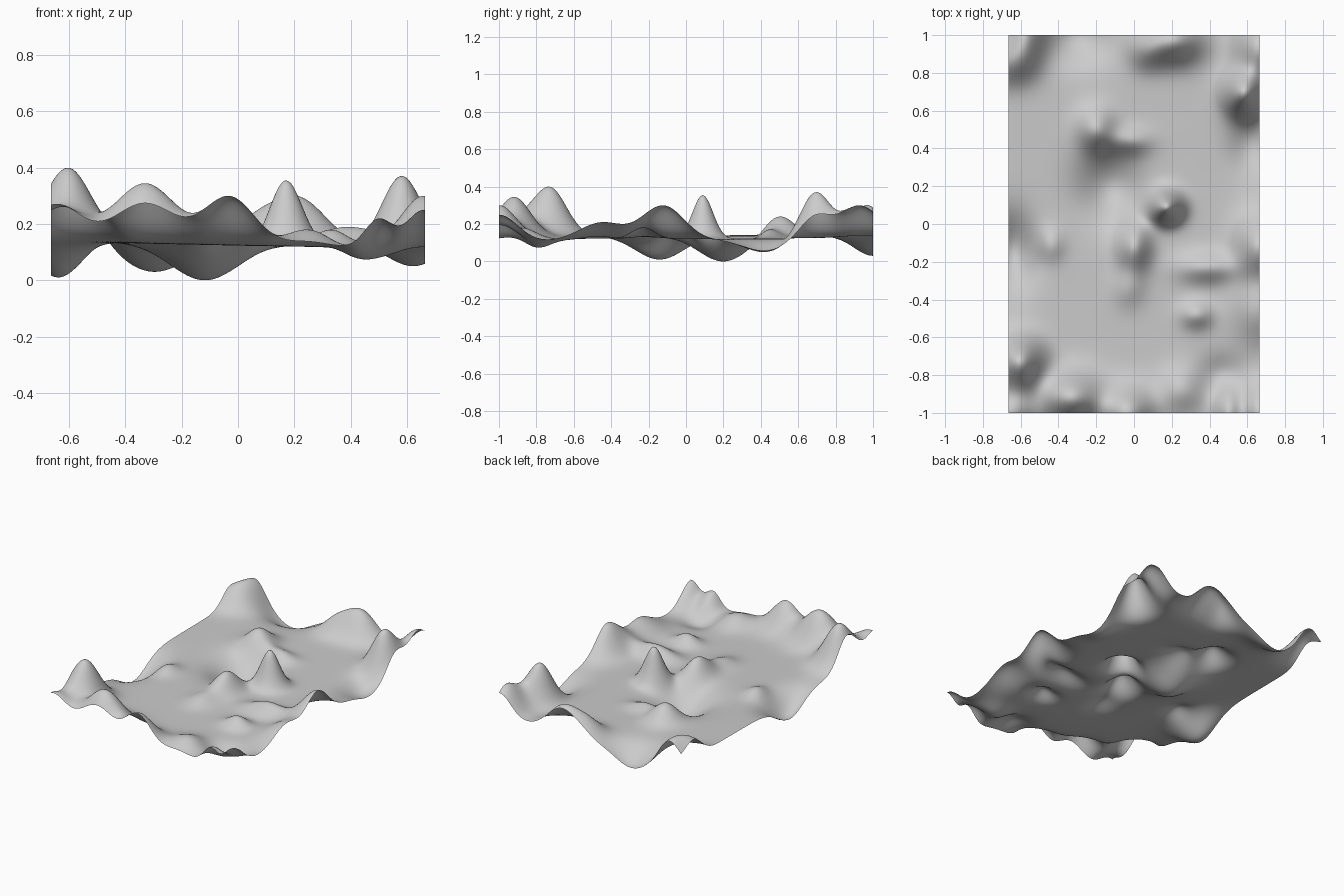
import bpy, bmesh, math

HALF_X, HALF_Y = 0.665, 1.0
NX, NY = 120, 180

# Hills and hollows: x, y, height of ground there, spread in x, spread in y
FEATURES = [
    (-.605, -.73, .40, .085, .09),
    (-.62, -.87, .28, .08, .06),
    (-.33, -.92, .345, .11, .09),
    (-.65, -1.0, .27, .09, .07),
    (-.03, -1.0, .30, .09, .09),
    (.25, -.88, .18, .08, .08),
    (.50, -1.0, .22, .05, .09),
    (.66, -1.0, .25, .06, .10),
    (.46, -.80, .075, .08, .07),
    (.66, -.45, .21, .10, .12),
    (.66, -.12, .30, .08, .11),
    (.39, -.23, .19, .11, .055),
    (.33, -.48, .18, .06, .05),
    (.17, .09, .355, .058, .055),
    (.00, -.12, .25, .06, .09),
    (-.03, -.34, .17, .06, .07),
    (-.64, -.14, .01, .08, .13),
    (-.44, -.11, .17, .05, .06),
    (-.12, .20, .00, .12, .13),
    (-.20, .50, .24, .07, .08),
    (-.02, .44, .17, .08, .05),
    (-.30, 1.0, .03, .12, .10),
    (-.65, .86, .27, .09, .08),
    (-.57, 1.0, .28, .07, .10),
    (.21, .97, .30, .10, .08),
    (.06, .92, .24, .07, .07),
    (.58, .69, .37, .07, .08),
    (.66, .93, .30, .08, .11),
    (.62, .42, .05, .08, .11),
]


def plain(x, y):
    return 0.127 - 0.02 * x + 0.006 * y


amps = [f[2] - plain(f[0], f[1]) for f in FEATURES]


def ground(x, y):
    z = plain(x, y)
    for (fx, fy, _, sx, sy), a in zip(FEATURES, amps):
        z += a * math.exp(-((x - fx) / sx) ** 2 / 2 - ((y - fy) / sy) ** 2 / 2)
    return z


# Adjust the strengths so overlapping features still reach their heights
for _ in range(80):
    errors = [f[2] - ground(f[0], f[1]) for f in FEATURES]
    for i, e in enumerate(errors):
        amps[i] += 0.45 * e

# Terrain sheet
bm = bmesh.new()
bmesh.ops.create_grid(bm, x_segments=NX, y_segments=NY, size=1)
for v in bm.verts:
    v.co.x *= HALF_X
    v.co.y *= HALF_Y
    v.co.z = max(0.0, ground(v.co.x, v.co.y))
for f in bm.faces:
    f.smooth = True
mesh = bpy.data.meshes.new("terrain")
bm.to_mesh(mesh)
bm.free()
bpy.context.collection.objects.link(bpy.data.objects.new("terrain", mesh))
